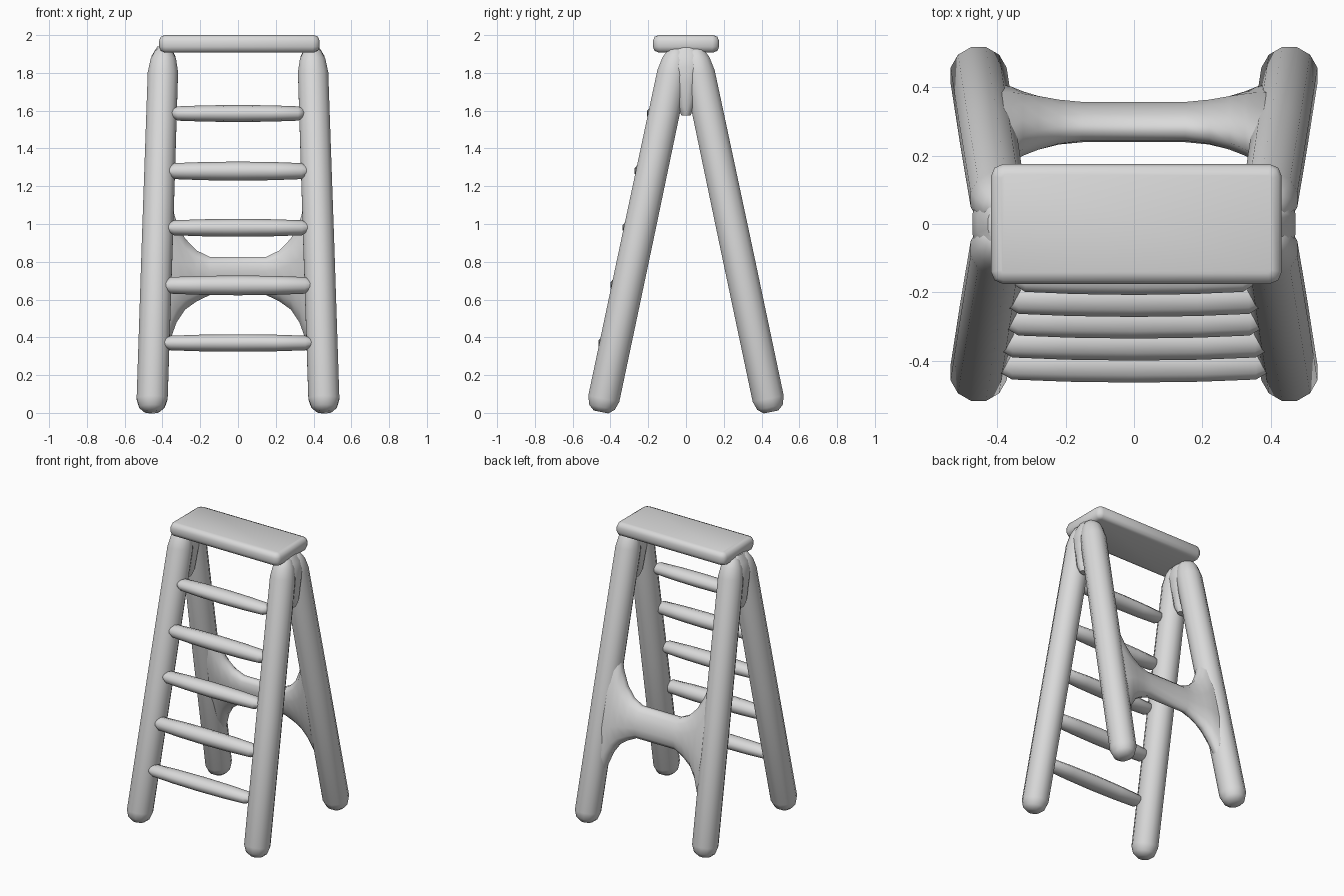
import bpy, bmesh
from math import cos, sin, pi
from mathutils import Vector

cube = bpy.data.objects.get("Cube")
if cube:
    bpy.data.objects.remove(cube, do_unlink=True)

grey = bpy.data.materials.new("light_grey")
grey.use_nodes = True
grey.diffuse_color = (0.7, 0.7, 0.7, 1)
grey.node_tree.nodes["Principled BSDF"].inputs["Base Color"].default_value = (0.7, 0.7, 0.7, 1)


def finish(name, bm, angle=1.0):
    bmesh.ops.recalc_face_normals(bm, faces=bm.faces)
    mesh = bpy.data.meshes.new(name)
    bm.to_mesh(mesh)
    bm.free()
    obj = bpy.data.objects.new(name, mesh)
    bpy.context.collection.objects.link(obj)
    mesh.materials.append(grey)
    bpy.ops.object.select_all(action='DESELECT')
    obj.select_set(True)
    bpy.context.view_layer.objects.active = obj
    bpy.ops.object.shade_smooth_by_angle(angle=angle)
    return obj


def loft(name, stations, sides):
    """Skin a run of ellipses, each given as centre, half axis u, half axis v."""
    bm = bmesh.new()
    rings = []
    for centre, u, v in stations:
        angles = [2 * pi * (i + 0.5) / sides for i in range(sides)]
        rings.append([bm.verts.new(Vector(centre) + Vector(u) * cos(a) + Vector(v) * sin(a))
                      for a in angles])
    for a, b in zip(rings, rings[1:]):
        for i in range(sides):
            j = (i + 1) % sides
            bm.faces.new((a[i], a[j], b[j], b[i]))
    bm.faces.new(rings[0])
    bm.faces.new(rings[-1])
    return finish(name, bm)


def leg_x(z):
    return 0.457 - 0.033 * z


def leg_y(z):
    return 0.451 - 0.211 * z


# Legs: round poles with blunt feet and domed tops, meeting at the apex
R = 0.085
LEG = [(0.005, 0.04), (0.03, 0.07), (0.075, R), (0.9, R), (1.8, 0.083),
       (1.87, 0.07), (1.915, 0.048), (1.94, 0.015)]
for side, sx in (("left", 1), ("right", -1)):
    for end, sy in (("front", -1), ("back", 1)):
        stations = [((sx * leg_x(z), sy * leg_y(z), z), (r, 0, 0), (0, r, sy * r * 0.2))
                    for z, r in LEG]
        loft(f"{end}_{side}_leg", stations, 12)
    # Filled crotch and rounded crown between the two poles
    web = [(1.575, 0.04, 0.025), (1.62, 0.06, 0.045), (1.75, 0.075, 0.08),
           (1.83, 0.078, 0.12), (1.89, 0.065, 0.1), (1.94, 0.035, 0.06)]
    loft(f"{side}_apex", [((sx * leg_x(z), 0, z), (rx, 0, 0), (0, ry, 0))
                          for z, rx, ry in web], 12)

# Rungs: slim bars with pinched ends, set into the front of the poles
RUNGS = [(0.37, 0.392, 0.044), (0.675, 0.39, 0.05), (0.98, 0.372, 0.045),
         (1.28, 0.37, 0.048), (1.585, 0.35, 0.043)]
for n, (z, half, h) in enumerate(RUNGS, 1):
    y = -leg_y(z) - 0.035
    spans = [(-1, 0.5), (-0.91, 0.88), (-0.5, 1), (0, 1.05), (0.5, 1), (0.91, 0.88), (1, 0.5)]
    loft(f"rung_{n}", [((half * t, y, z), (0, 0.056 * s, 0), (0, 0, h * s))
                       for t, s in spans], 10)

# Back brace: narrow in the middle, flaring into webs along the poles
FLARE = [(0.15, 0.62, 0.83, 0.055), (0.22, 0.585, 0.865, 0.06), (0.28, 0.54, 0.93, 0.07),
         (0.325, 0.47, 1.02, 0.075), (0.36, 0.37, 1.14, 0.075), (0.40, 0.28, 1.25, 0.07)]
brace = [(-x, lo, hi, d) for x, lo, hi, d in reversed(FLARE)] + FLARE
stations = []
for x, lo, hi, d in brace:
    mid, half = (lo + hi) / 2, (hi - lo) / 2
    stations.append(((x, leg_y(mid), mid), (0, d, 0), (0, -0.211 * half, half)))
loft("back_brace", stations, 12)

# Top step: rounded slab
bm = bmesh.new()
bmesh.ops.create_cube(bm, size=1)
for v in bm.verts:
    v.co = Vector((v.co.x * 0.85 + 0.007, v.co.y * 0.35, v.co.z * 0.092 + 1.954))
upright = [e for e in bm.edges if abs(e.verts[0].co.z - e.verts[1].co.z) > 0.01]
bmesh.ops.bevel(bm, geom=upright, offset=0.035, segments=2, profile=0.5, affect='EDGES')
rims = [e for e in bm.edges if abs(e.verts[0].co.z - e.verts[1].co.z) < 0.001]
bmesh.ops.bevel(bm, geom=rims, offset=0.03, segments=2, profile=0.5, affect='EDGES')
finish("top_step", bm)
